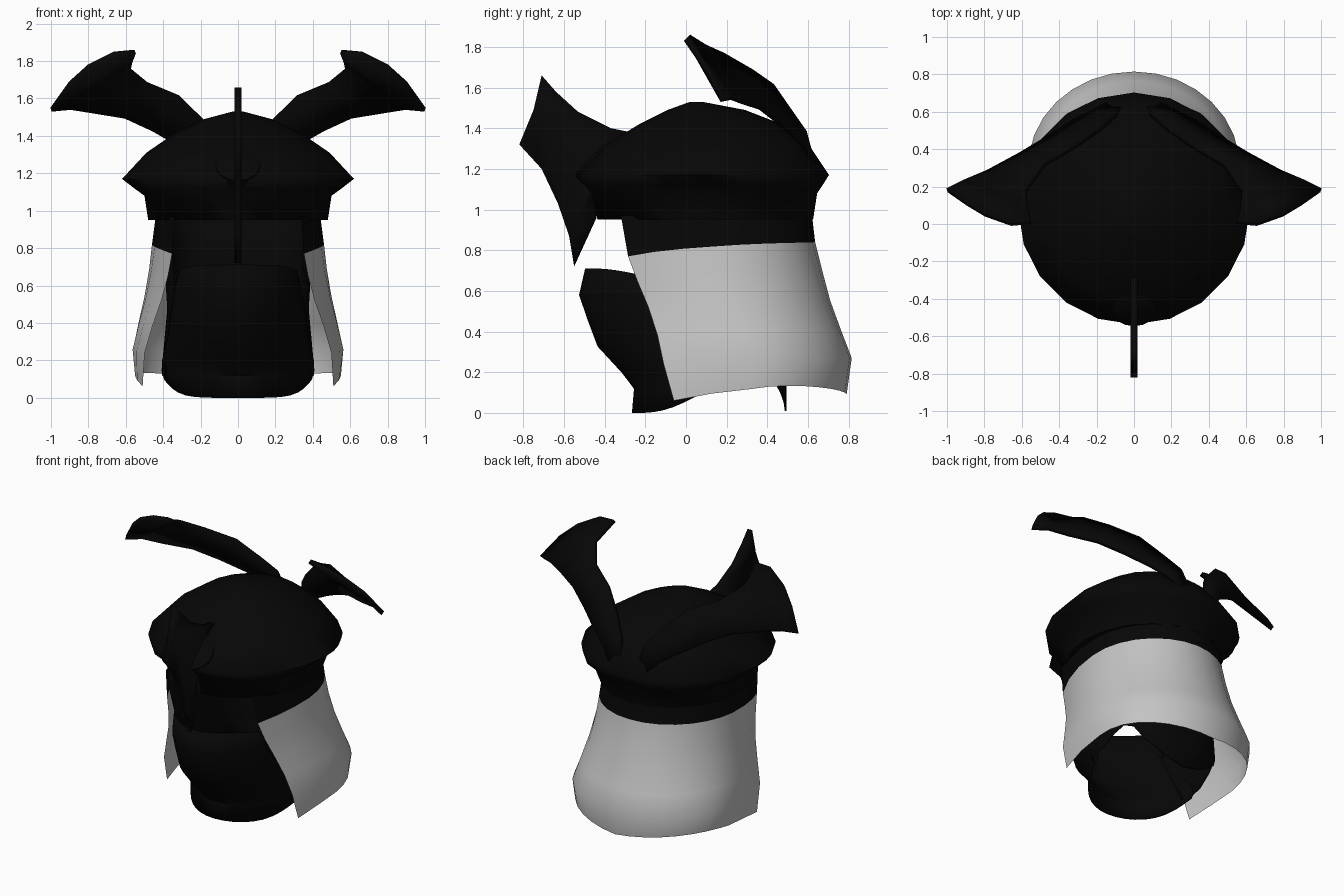
import bpy, bmesh
from math import sin, cos, pi, radians
from mathutils import Vector

cube = bpy.data.objects.get("Cube")
if cube:
    bpy.data.objects.remove(cube)


def material(name, value):
    m = bpy.data.materials.new(name)
    m.use_nodes = True
    colour = (value, value, value, 1)
    m.diffuse_color = colour
    m.node_tree.nodes["Principled BSDF"].inputs["Base Color"].default_value = colour
    return m


BLACK = material("black lacquer", 0.002)
GREY = material("grey cloth", 0.55)


def make(name, verts, faces, mats=(BLACK,), thick=0, mirror=False, angle=35):
    mesh = bpy.data.meshes.new(name)
    mesh.from_pydata(verts, [], faces)
    bm = bmesh.new()
    bm.from_mesh(mesh)
    bmesh.ops.recalc_face_normals(bm, faces=bm.faces)
    bm.to_mesh(mesh)
    bm.free()
    ob = bpy.data.objects.new(name, mesh)
    bpy.context.collection.objects.link(ob)
    for m in mats:
        mesh.materials.append(m)
    if thick:
        mod = ob.modifiers.new("thickness", 'SOLIDIFY')
        mod.thickness, mod.offset = thick, 0
    if mirror:
        ob.modifiers.new("mirror", 'MIRROR')
    bpy.ops.object.select_all(action='DESELECT')
    ob.select_set(True)
    bpy.context.view_layer.objects.active = ob
    bpy.ops.object.shade_smooth_by_angle(angle=radians(angle))
    return ob


def loft(name, rows, closed=False, **kw):
    """Skin between rows of points; closed rows become rings with end caps."""
    n = len(rows[0])
    verts = [p for r in rows for p in r]
    faces = []
    for i in range(len(rows) - 1):
        for j in range(n if closed else n - 1):
            k = (j + 1) % n
            faces.append((i * n + j, i * n + k, (i + 1) * n + k, (i + 1) * n + j))
    if closed:
        faces += [tuple(range(n)), tuple(range(len(verts) - n, len(verts)))]
    return make(name, verts, faces, **kw)


def wrap(u, sweep, rx, cy, back, front, power=1):
    """Plan position on a curve round the back, u from -1 to 1, ending at y = front."""
    t = radians(sweep) * u
    side = abs(sin(t)) ** power * (1 if u > 0 else -1)
    depth = abs(cos(t)) ** power
    if cos(t) > 0:
        return rx * side, cy + (back - cy) * depth
    return rx * side, cy + (front - cy) * depth / abs(cos(radians(sweep))) ** power


# Domed cap with a flared rim: z, half width, half depth, centre y, diagonal bulge
cap = [(.95, .44, .47, .12, 0), (.95, .48, .53, .095, 0), (1.08, .5, .555, .09, .03),
       (1.12, .555, .585, .087, .045), (1.17, .62, .62, .083, 0), (1.31, .49, .51, .1, 0),
       (1.42, .33, .35, .12, 0), (1.49, .18, .19, .1, 0), (1.53, .03, .03, .05, 0)]
SIDES = 20
rows = []
for z, rx, ry, cy, bulge in cap:
    row = []
    for j in range(SIDES):
        t = 2 * pi * j / SIDES
        b = bulge * abs(sin(2 * t))
        row.append(((rx + b) * sin(t), cy + (ry + b) * cos(t), z))
    rows.append(row)
loft("cap", rows, closed=True, angle=70)

# Hanging neck cloth, open at the front, with a black top band
# z, half width, centre y, back y, front y, sweep, corner drop, side lift
cloth = [(.97, .44, .15, .62, -.32, 130, 0, 0), (.84, .46, .15, .635, -.285, 130, -.06, -.01),
         (.7, .475, .16, .67, -.24, 128, -.05, 0), (.55, .5, .2, .71, -.185, 125, -.03, 0),
         (.4, .535, .25, .765, -.14, 121, -.02, 0), (.27, .565, .31, .815, -.11, 118, -.03, 0),
         (.09, .55, .31, .79, -.06, 112, -.13, .1)]
rows = []
for z, rx, cy, back, front, sweep, drop, lift in cloth:
    row = []
    for j in range(-10, 11):
        u = j / 10
        x, y = wrap(u, sweep, rx, cy, back, front)
        row.append((x, y, z + lift * abs(u) + drop * u ** 4))
    rows.append(row)
neck = loft("neck_cloth", rows, mats=(BLACK, GREY))
for face in neck.data.polygons:
    face.material_index = 0 if face.index < 20 else 1

# Dark hood liner inside the cloth, with a scalloped hem and a tongue at the back
hem = [.01, .05, .1, .15, .23, .25, .21, .15, .12, .11, .11]
liner = [(1, .39, -.27), (.8, .39, -.25), (.6, .385, -.2),
         (.4, .375, -.13), (.2, .39, -.04), (0, .405, .04)]
rows = []
for f, rx, front in liner:
    row = []
    for j in range(-10, 11):
        low = hem[abs(j)]
        x, y = wrap(j / 10, 122, rx, .1, .49, front, .65)
        row.append((x, y, low + (.96 - low) * f))
    rows.append(row)
loft("hood_liner", rows, thick=.008)

# Face mask shell: z, front y, half width, rear y, rear lift
mask = [(.71, -.49, .31, -.22, -.03), (.58, -.52, .335, -.17, 0), (.45, -.475, .355, -.1, 0),
        (.33, -.43, .37, -.03, 0), (.2, -.31, .4, .1, 0), (.12, -.25, .4, .11, .02),
        (.0, -.26, .39, .1, .1)]
loft("face_mask", [[(w * sin(pi * j / 20), rear - (rear - front) * abs(cos(pi * j / 20)) ** 1.45,
                     z + lift * sin(pi * j / 20) ** 6)
                    for j in range(-10, 11)] for z, front, w, rear, lift in mask],
     thick=.012)

# Front crest blade, cut from a flat profile (y, z)
crest = [(-.71, 1.66), (-.64, 1.58), (-.53, 1.48), (-.37, 1.4), (-.22, 1.37), (-.36, 1.25),
         (-.45, 1.1), (-.44, .96), (-.55, .72), (-.575, .87), (-.63, 1.03), (-.71, 1.2),
         (-.82, 1.32), (-.75, 1.49)]
make("crest_blade", [(0, y, z) for y, z in crest], [tuple(range(len(crest)))], thick=.036)

# Round boss behind the crest
axis = Vector((0, -.7, .71))
quat = axis.to_track_quat('Z', 'Y')
boss = []
for radius, height in [(.12, -.04), (.12, .015), (.1, .025), (.03, .03)]:
    boss.append([Vector((0, -.45, 1.235)) + quat @ Vector(
        (radius * cos(pi * j / 8), radius * sin(pi * j / 8), height)) for j in range(16)])
loft("crest_boss", boss, closed=True)

# Pair of swept horns: inner edge, outer edge, then the hooked end
inner = [(.06, .62, 1.23), (.1, .58, 1.38), (.18, .51, 1.48), (.31, .42, 1.61),
         (.48, .32, 1.68), (.58, .18, 1.76), (.57, .09, 1.8)]
outer = [(.14, .64, 1.2), (.22, .6, 1.29), (.32, .55, 1.35), (.46, .46, 1.43),
         (.61, .37, 1.5), (.78, .28, 1.53), (.9, .23, 1.55)]
hook = [(.55, .01, 1.85), (.66, .0, 1.84), (.8, .05, 1.77), (.9, .11, 1.68), (1, .18, 1.54)]
n = len(inner)
faces = [(i, i + 1, n + i + 1, n + i) for i in range(n - 1)]
faces.append((n - 1, *range(2 * n, 2 * n + len(hook)), 2 * n - 1))
make("horns", inner + outer + hook, faces, thick=.03, mirror=True)
